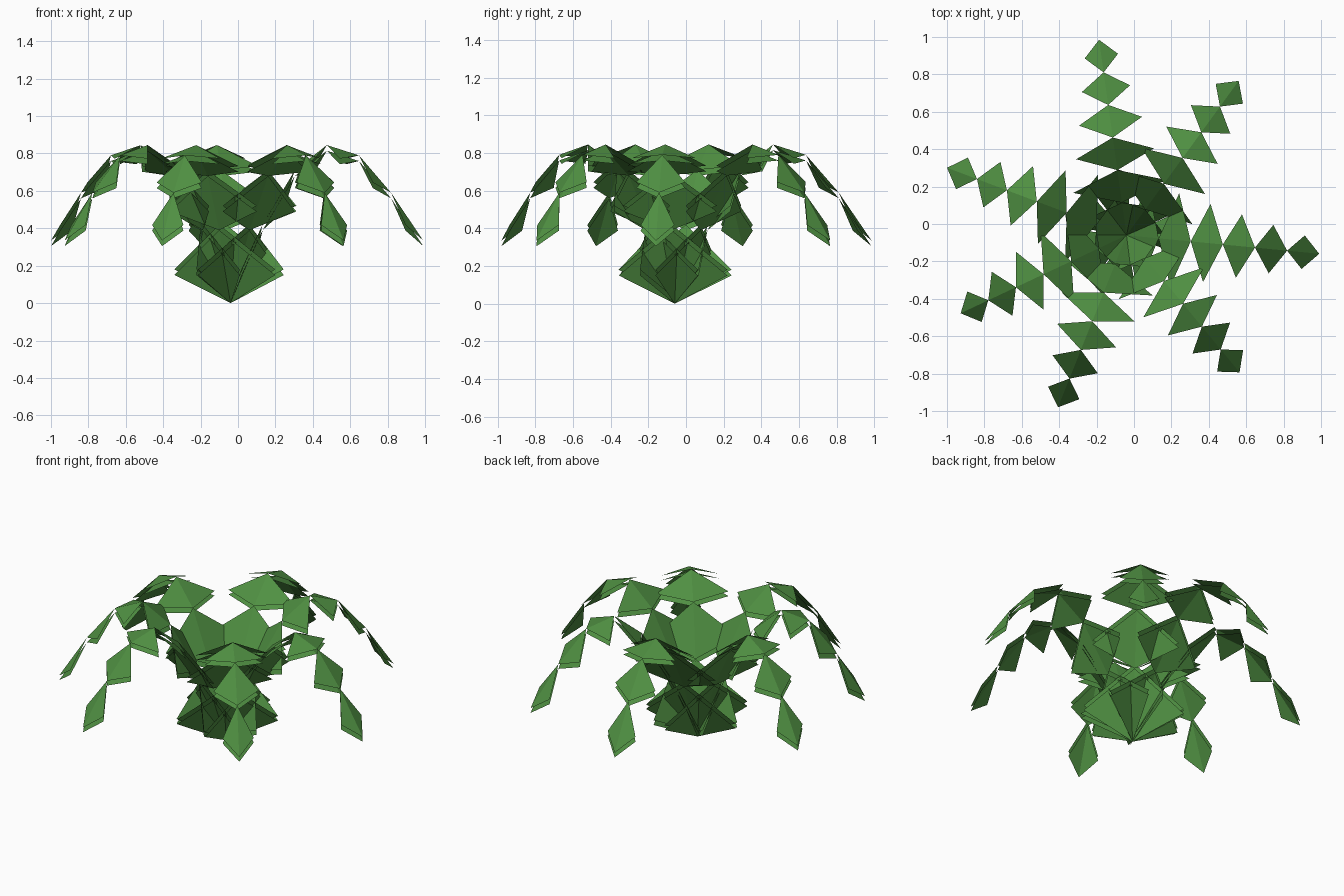
import bpy
import math
from mathutils import Matrix, Vector

cube = bpy.data.objects.get("Cube")
if cube:
    bpy.data.objects.remove(cube, do_unlink=True)


def make_material(name, rgb):
    mat = bpy.data.materials.new(name)
    mat.use_nodes = True
    mat.diffuse_color = (*rgb, 1)
    mat.node_tree.nodes["Principled BSDF"].inputs["Base Color"].default_value = (*rgb, 1)
    return mat


leaf_green = make_material("leaf green", (0.08, 0.28, 0.055))

CENTRE = Vector((-0.04, -0.06, 0))
HEIGHTS = [0.03, 0.42, 0.71, 0.845, 0.79, 0.59, 0.335]  # arch of the frond
DROOP = 0.045   # how far the leaf sides hang below the midrib
LAYER = 0.03    # spacing of the two leaf layers

# Direction in degrees and reach of each frond
FRONDS = [(98, 1.055), (54, 1.02), (-5.5, 1.035), (-50.5, 0.95),
          (-111.7, 0.99), (-154.8, 0.98), (159.4, 1.025)]


def add_leaf(verts, faces, inner, outer, half_width, drop):
    """Diamond leaf folded along its midrib."""
    down = Vector((0, 0, -drop))
    middle = (inner + outer) / 2 + Vector((0, 0, -DROOP))
    side = Vector((0, half_width, 0))
    start = len(verts)
    verts += [p + down for p in (inner, middle - side, outer, middle + side)]
    faces += [(start, start + 1, start + 2), (start, start + 2, start + 3)]


def add_frond(number, angle, reach):
    """Chain of six tapering double leaves along an arch."""
    steps = len(HEIGHTS) - 1
    joints = [Vector((reach * i / steps, 0, z)) for i, z in enumerate(HEIGHTS)]
    verts, faces = [], []
    for i in range(steps):
        for drop in (0, LAYER):
            add_leaf(verts, faces, joints[i], joints[i + 1], 0.29 - 0.04 * i, drop)
    turn = Matrix.Translation(CENTRE) @ Matrix.Rotation(math.radians(angle), 4, "Z")
    mesh = bpy.data.meshes.new(f"frond_{number}")
    mesh.from_pydata([turn @ v for v in verts], [], faces)
    mesh.materials.append(leaf_green)
    obj = bpy.data.objects.new(f"frond_{number}", mesh)
    bpy.context.collection.objects.link(obj)


for number, (angle, reach) in enumerate(FRONDS, 1):
    add_frond(number, angle, reach)
